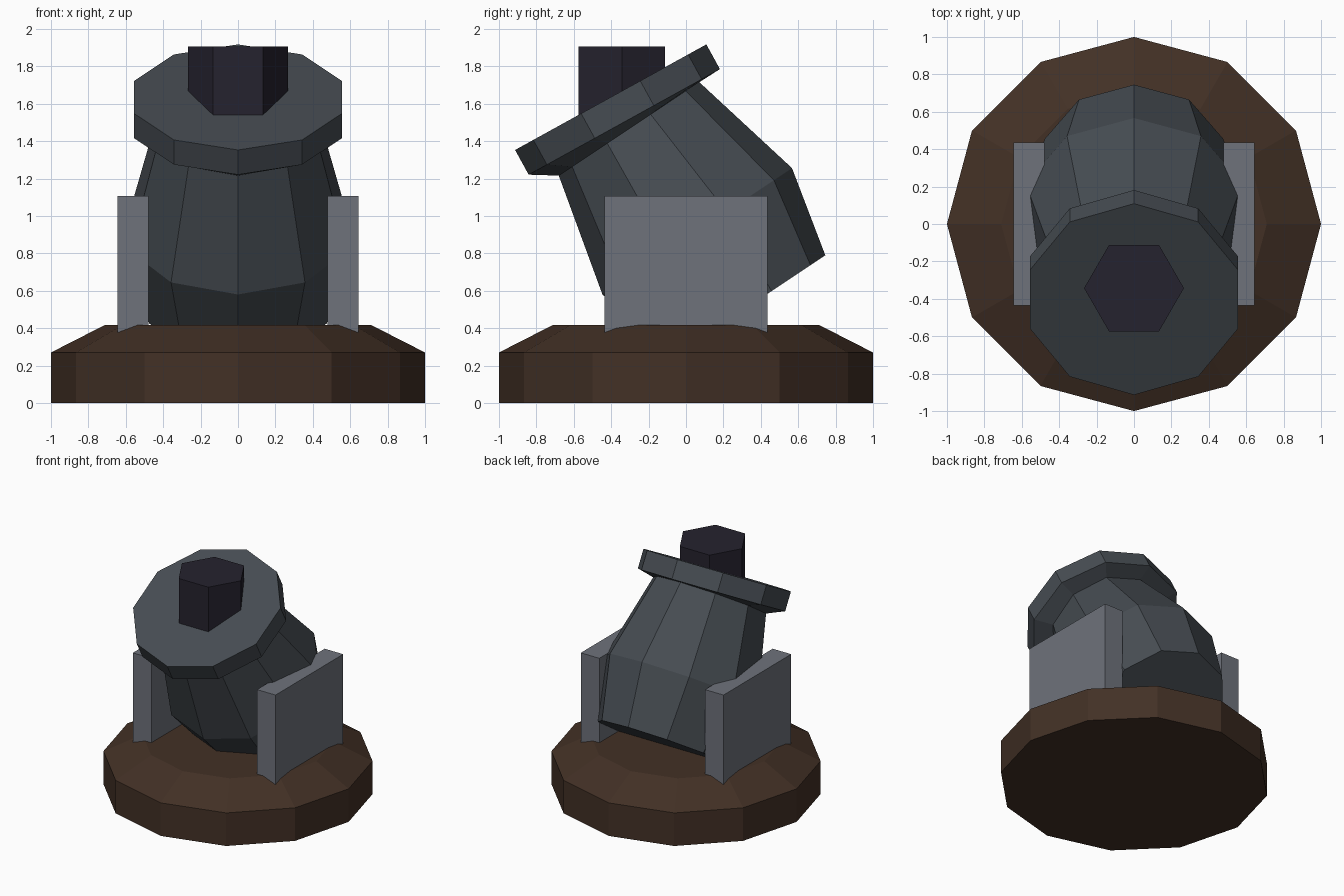
import bpy, bmesh, math
from mathutils import Vector

if "Cube" in bpy.data.objects:
    bpy.data.objects.remove(bpy.data.objects["Cube"])


def material(name, rgb):
    lin = [((c / 255 + 0.055) / 1.055) ** 2.4 if c > 10 else c / 3294 for c in rgb]
    m = bpy.data.materials.new(name)
    m.diffuse_color = (*lin, 1)
    m.use_nodes = True
    m.node_tree.nodes["Principled BSDF"].inputs["Base Color"].default_value = m.diffuse_color
    return m


WOOD = material("dark wood", (66, 48, 37))
IRON = material("gunmetal", (70, 76, 82))
STEEL = material("grey steel", (110, 114, 123))
BLACK = material("blue black", (37, 34, 46))


def ring_stack(name, sides, rings, mat, phase=0.0):
    """Capped stack of rings; each ring is (centre y, centre z, radius, tilt about x)."""
    bm = bmesh.new()
    loops = []
    for cy, cz, r, tilt in rings:
        loop = []
        for i in range(sides):
            a = phase + math.tau * i / sides
            x, v = r * math.cos(a), r * math.sin(a)
            loop.append(bm.verts.new((x, cy + v * math.cos(tilt), cz + v * math.sin(tilt))))
        loops.append(loop)
    for low, high in zip(loops, loops[1:]):
        for i in range(sides):
            j = (i + 1) % sides
            bm.faces.new((low[i], low[j], high[j], high[i]))
    bm.faces.new(loops[0][::-1])
    bm.faces.new(loops[-1])
    bmesh.ops.recalc_face_normals(bm, faces=bm.faces)
    return finish(name, bm, mat)


def box(name, lo, hi, mat):
    bm = bmesh.new()
    bmesh.ops.create_cube(bm, size=1)
    lo, hi = Vector(lo), Vector(hi)
    for v in bm.verts:
        v.co = (lo + hi) / 2 + v.co * (hi - lo)
    return finish(name, bm, mat)


def finish(name, bm, mat):
    me = bpy.data.meshes.new(name)
    bm.to_mesh(me)
    bm.free()
    me.materials.append(mat)
    ob = bpy.data.objects.new(name, me)
    bpy.context.collection.objects.link(ob)
    return ob


# Round wooden base with sloped shoulder
ring_stack("base", 12, [(0, 0, 1, 0), (0, 0.27, 1, 0), (0, 0.418, 0.71, 0)], WOOD)

# Barrel and muzzle flange, leaning to the front; the flange leans a little less
LEAN, FLANGE = math.radians(33.7), math.radians(28.9)
ring_stack("barrel", 10, [
    (0.329, 0.512, 0.50, LEAN),
    (0.060, 0.918, 0.609, LEAN),
    (-0.305, 1.466, 0.451, LEAN),
    (-0.330, 1.503, 0.584, FLANGE),
    (-0.4025, 1.635, 0.584, FLANGE),
], IRON, phase=math.pi / 2)

# Upright shell plug in the muzzle
ring_stack("muzzle_plug", 6, [(-0.343, 1.45, 0.267, 0), (-0.343, 1.905, 0.267, 0)], BLACK)

# Side cheeks holding the barrel
for side, x0, x1 in (("left", -0.645, -0.478), ("right", 0.478, 0.645)):
    box(side + "_cheek", (x0, -0.437, 0.33), (x1, 0.437, 1.108), STEEL)
